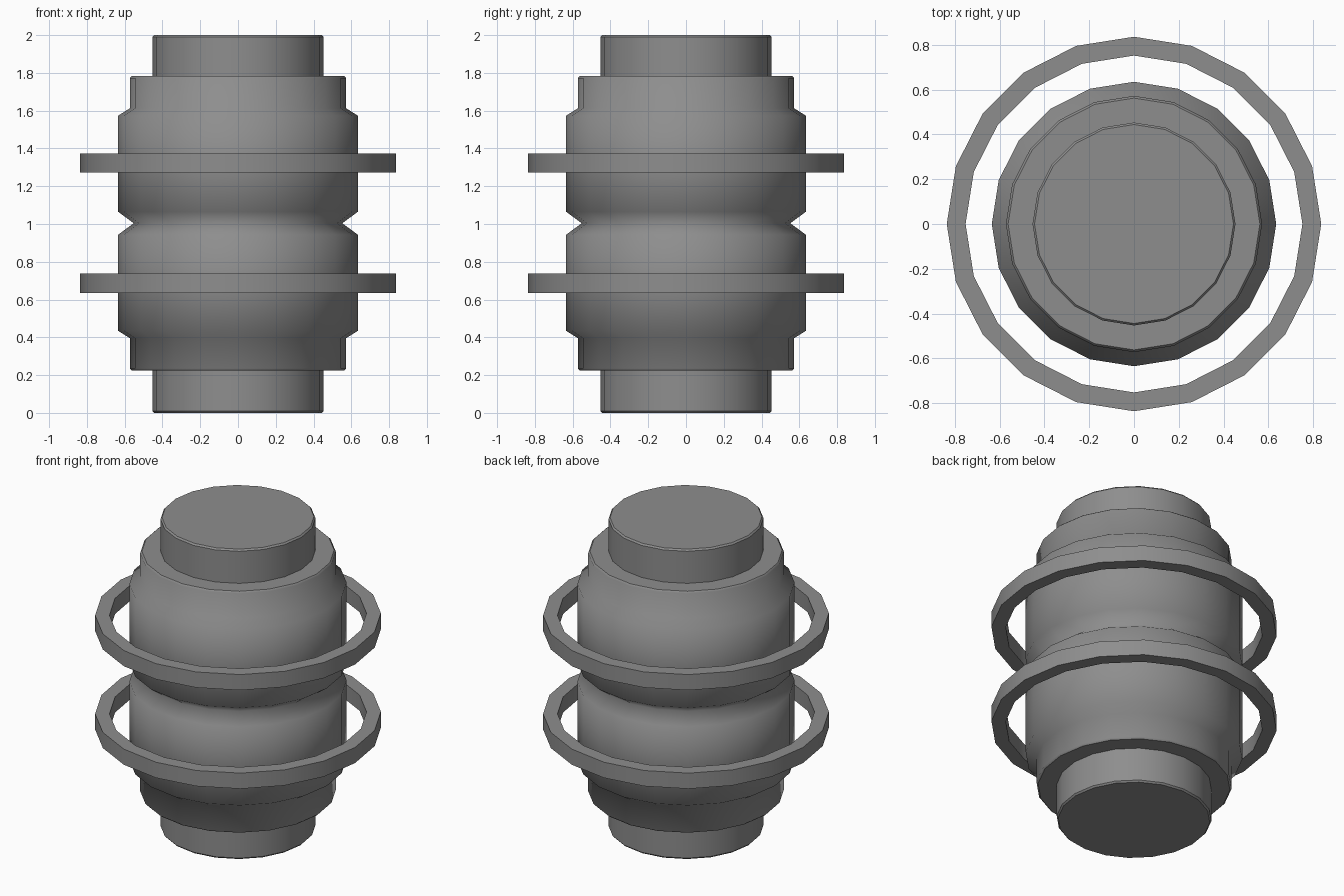
import bpy, bmesh, math

if "Cube" in bpy.data.objects:
    bpy.data.objects.remove(bpy.data.objects["Cube"])

SIDES = 20

grey = bpy.data.materials.new("mid_grey")
grey.diffuse_color = (0.27, 0.27, 0.27, 1)
grey.use_nodes = True
grey.node_tree.nodes["Principled BSDF"].inputs["Base Color"].default_value = grey.diffuse_color


def lathe(name, profile, smooth_angle, closed=False):
    """Spin a (radius, z) profile about z; radius 0 becomes a flat cap."""
    bm = bmesh.new()
    rings = [[bm.verts.new((r * math.cos(2 * math.pi * i / SIDES),
                            r * math.sin(2 * math.pi * i / SIDES), z))
              for i in range(SIDES)] for r, z in profile if r > 0]
    pairs = list(zip(rings, rings[1:]))
    if closed:
        pairs.append((rings[-1], rings[0]))
    for a, b in pairs:
        for i in range(SIDES):
            j = (i + 1) % SIDES
            bm.faces.new((a[i], a[j], b[j], b[i]))
    if profile[0][0] == 0:
        bm.faces.new(rings[0][::-1])
    if profile[-1][0] == 0:
        bm.faces.new(rings[-1])
    bmesh.ops.recalc_face_normals(bm, faces=bm.faces)
    for f in bm.faces:
        f.smooth = True
    for e in bm.edges:
        if len(e.link_faces) == 2:
            e.smooth = e.calc_face_angle() < math.radians(smooth_angle)
    me = bpy.data.meshes.new(name)
    bm.to_mesh(me)
    bm.free()
    me.materials.append(grey)
    ob = bpy.data.objects.new(name, me)
    bpy.context.collection.objects.link(ob)
    return ob


# central core, showing as a stub at each end
lathe("core", [(0, 0), (0.444, 0), (0.453, 0.01), (0.453, 1.99),
               (0.444, 2), (0, 2)], 30)

# outer casing: stepped barrel with a V-shaped waist, mirrored about z = 1.004
half = [(0.0, 0.225), (0.562, 0.225), (0.572, 0.235), (0.572, 0.395),
        (0.635, 0.435), (0.635, 0.943)]
MID = 1.004
casing = half + [(0.552, MID)] + [(r, 2 * MID - z) for r, z in reversed(half)]
ob = lathe("casing", casing, 110)
# keep the flat shoulders crisp
for p in ob.data.polygons:
    if len(p.vertices) > 4:
        p.use_smooth = False

# two free-standing hoops
for name, z in (("lower_hoop", 0.636), ("upper_hoop", 1.272)):
    lathe(name, [(0.752, z), (0.836, z), (0.836, z + 0.101), (0.752, z + 0.101)],
          30, closed=True)
